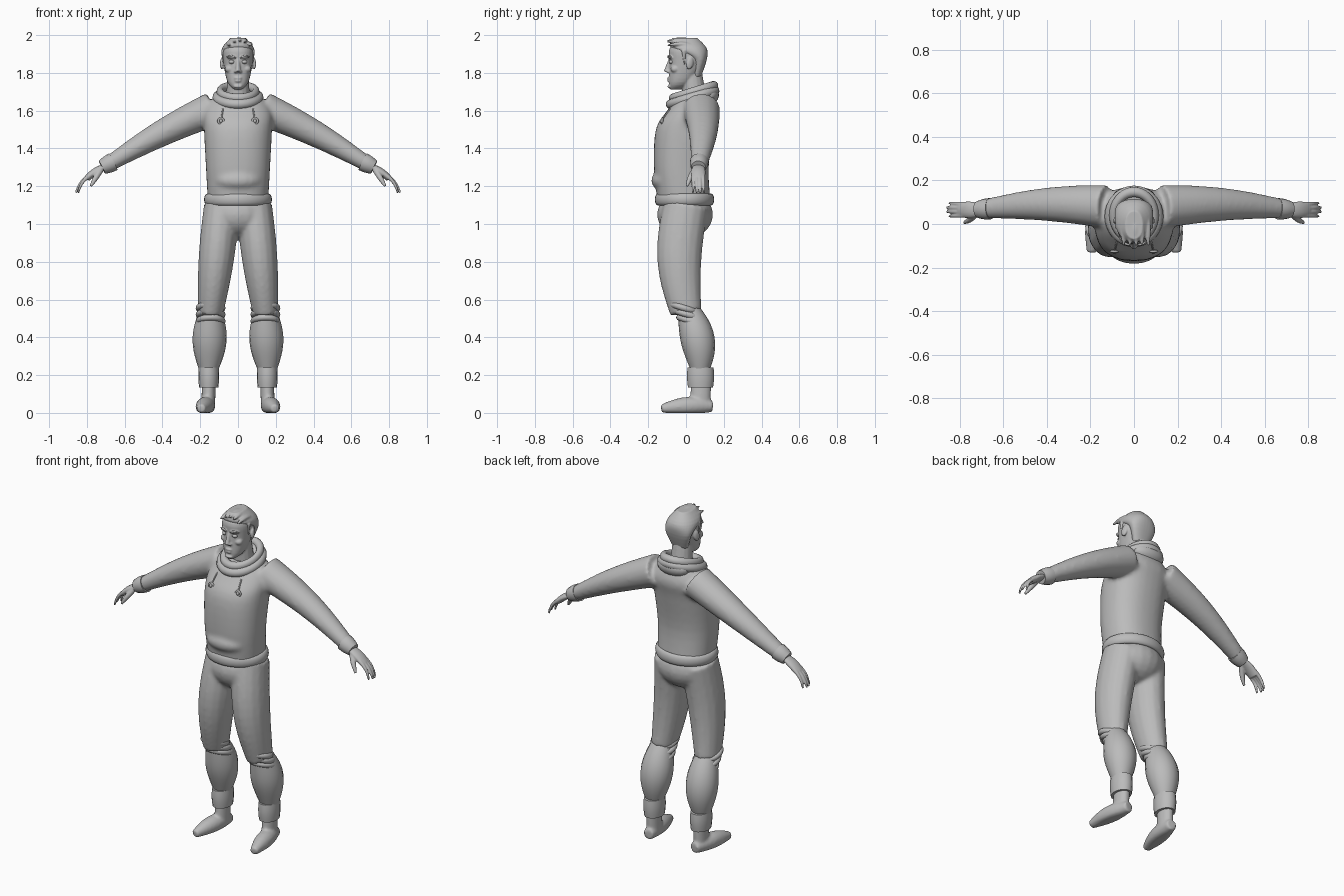
import bpy, bmesh
from math import sin, cos, pi, copysign
from mathutils import Vector, Matrix, Euler

if "Cube" in bpy.data.objects:
    bpy.data.objects.remove(bpy.data.objects["Cube"])

GREY = (.5, .5, .5, 1)
clay = bpy.data.materials.new("clay_grey")
clay.use_nodes = True
clay.diffuse_color = GREY
clay.node_tree.nodes["Principled BSDF"].inputs["Base Color"].default_value = GREY
SIDES = {"left": 1, "right": -1}


def lerp(a, b, t):
    return a + (b - a) * t


def spline(rows, steps=4):
    """Smoothly interpolate rows of numbers (Catmull-Rom)."""
    rows = [Vector(row) for row in rows]
    padded = [rows[0], *rows, rows[-1]]
    smooth = []
    for before, start, end, after in zip(padded, padded[1:], padded[2:], padded[3:]):
        tangent_in, tangent_out = (end - before) / 2, (after - start) / 2
        for step in range(steps):
            t = step / steps
            ease = t * t * (3 - 2 * t)
            smooth.append(lerp(start, end, ease) + tangent_in * t * (1 - t) ** 2
                          - tangent_out * t * t * (1 - t))
    return smooth + [rows[-1]]


def skin(bm, rings):
    """Join rings of points with faces and close both ends."""
    loops = [[bm.verts.new(point) for point in ring] for ring in rings]
    for lower, upper in zip(loops, loops[1:]):
        for i in range(len(lower)):
            bm.faces.new((lower[i - 1], lower[i], upper[i], upper[i - 1]))
    bm.faces.new(loops[0])
    bm.faces.new(loops[-1])


def stack(bm, rows, power=2.3, sides=32):
    """Level rounded sections: height, half width, front, back."""
    def squared(value):
        return copysign(abs(value) ** (2 / power), value)
    angles = [2 * pi * i / sides for i in range(sides)]
    skin(bm, [[(width * squared(cos(a)), lerp(front, back, .5 + squared(sin(a)) / 2), height)
               for a in angles] for height, width, front, back in spline(rows)])


def limb(bm, side, start, end, radii, bulge=0, bow=(0, 0, 0), flat=1, sides=16, steps=12):
    """Tapered tube that swells by bulge and arches by bow; flat scales its second axis."""
    start, end, bow = Vector(start), Vector(end), Vector(bow)
    for vector in (start, end, bow):
        vector.x *= side
    direction = (end - start).normalized()
    across = Vector((1, 0, 0)) if abs(direction.x) < .5 else Vector((0, 1, 0))
    rings = []
    for step in range(steps + 1):
        t = step / steps
        middle = lerp(start, end, t) + bow * sin(pi * t)
        along = (end - start + bow * pi * cos(pi * t)).normalized()
        u = (across - along * across.dot(along)).normalized()
        v = along.cross(u) * flat
        radius = lerp(*radii, t) + bulge * sin(pi * t)
        rings.append([middle + (u * cos(2 * pi * k / sides) + v * sin(2 * pi * k / sides)) * radius
                      for k in range(sides)])
    skin(bm, rings)


def ball(bm, location, size, rotation=(0, 0, 0)):
    matrix = Matrix.LocRotScale(Vector(location), Euler(rotation), Vector(size))
    bmesh.ops.create_uvsphere(bm, u_segments=20, v_segments=12, radius=1, matrix=matrix)


def finish(bm, name, voxel=0, smooth=0):
    """Make the object; a voxel size blends its overlapping shapes into one skin."""
    bmesh.ops.recalc_face_normals(bm, faces=bm.faces)
    mesh = bpy.data.meshes.new(name)
    bm.to_mesh(mesh)
    bm.free()
    mesh.materials.append(clay)
    part = bpy.data.objects.new(name, mesh)
    bpy.context.collection.objects.link(part)
    if voxel:
        blend = part.modifiers.new("blend", "REMESH")
        blend.mode, blend.voxel_size, blend.use_smooth_shade = "VOXEL", voxel, True
        soften = part.modifiers.new("soften", "SMOOTH")
        soften.factor, soften.iterations = .5, smooth
    else:
        bpy.ops.object.select_all(action="DESELECT")
        bpy.context.view_layer.objects.active = part
        part.select_set(True)
        bpy.ops.object.shade_smooth_by_angle(angle=pi / 3)
    return part


def roll(name, location, width, depth, tube, tilt=0, tall=1):
    """Oval fabric roll."""
    bpy.ops.mesh.primitive_torus_add(location=location, rotation=(tilt, 0, 0), major_radius=1,
                                     minor_radius=tube / width, major_segments=36)
    part = bpy.context.object
    part.name, part.scale = name, (width, depth, width * tall)
    part.data.materials.append(clay)
    bpy.ops.object.shade_smooth()


# Sweater: body, arms and front pocket blended together
bm = bmesh.new()
stack(bm, [(1.12, .16, -.15, .13), (1.3, .17, -.17, .12), (1.5, .18, -.16, .15),
           (1.6, .18, -.1, .17), (1.68, .12, -.04, .14)])
ball(bm, (0, -.1, 1.23), (.13, .085, .06))
for side in SIDES.values():
    limb(bm, side, (.13, .08, 1.61), (.68, .07, 1.32), (.1, .045), bulge=.004, bow=(0, .015, .015), flat=.92)
sweater = finish(bm, "sweater", voxel=.011, smooth=8)
roll("sweater_hem", (0, -.008, 1.13), .16, .14, .02, tall=1.6)

# Hood collar: two rolls and a loose cowl behind
roll("collar_outer_roll", (0, .035, 1.67), .108, .118, .027, tilt=.3)
roll("collar_inner_roll", (0, .04, 1.7), .094, .112, .02, tilt=.3, tall=1.2)
bm = bmesh.new()
ball(bm, (0, .12, 1.68), (.1, .055, .05), (.4, 0, 0))
finish(bm, "hood_cowl")

# Trousers: hips and thighs blended
bm = bmesh.new()
ball(bm, (0, -.005, 1.05), (.175, .148, .13))
for side in SIDES.values():
    limb(bm, side, (.085, 0, 1.1), (.145, 0, .53), (.095, .067), bulge=.013, bow=(0, -.035, 0), flat=1.25)
finish(bm, "trousers", voxel=.01, smooth=6)

# Surface lookup for laying the drawstrings on the chest
bpy.context.view_layer.update()
chest = sweater.evaluated_get(bpy.context.evaluated_depsgraph_get())


def on_chest(x, z):
    return chest.ray_cast(Vector((x, -1, z)), Vector((0, 1, 0)))[1]


for name, side in SIDES.items():
    # Drawstring with its toggle
    knot = on_chest(side * .09, 1.545)
    string_top = on_chest(side * .08, 1.61)
    roll(name + "_toggle", knot, .014, .014, .006, tilt=pi / 2)
    bm = bmesh.new()
    limb(bm, 1, string_top, knot, (.004, .004), bow=(0, -.004, 0))
    ball(bm, knot, (.009, .012, .012))
    finish(bm, name + "_drawstring")

    # Knee folds, calf and ankle cuff
    for fold in range(3):
        roll(f"{name}_knee_fold_{fold + 1}", (side * .145, .02 * fold - .01, .555 - .035 * fold),
             .062, .067, .017, tilt=-.3)
    bm = bmesh.new()
    limb(bm, side, (.145, .01, .55), (.156, .075, .22), (.058, .048), bulge=.037, bow=(0, .02, 0))
    finish(bm, name + "_calf")
    bm = bmesh.new()
    limb(bm, side, (.155, .077, .24), (.155, .077, .135), (.053, .051), bulge=.003, flat=1.3)
    finish(bm, name + "_trouser_cuff")

    # Foot with ankle, flattened on the ground
    bm = bmesh.new()
    limb(bm, side, (.152, .14, .035), (.196, -.13, .022), (.03, .022), bulge=.022, bow=(0, 0, .008))
    limb(bm, side, (.157, .075, .04), (.155, .08, .16), (.037, .036), flat=1.5)
    for vert in bm.verts:
        vert.co.z = max(vert.co.z, 0)
    finish(bm, name + "_foot", voxel=.008, smooth=4)

    # Sleeve cuff
    bm = bmesh.new()
    limb(bm, side, (.66, .07, 1.33), (.72, .066, 1.3), (.049, .038), bulge=.003)
    finish(bm, name + "_sleeve_cuff")

    # Hand: palm, fanned fingers and thumb
    bm = bmesh.new()
    limb(bm, side, (.69, .066, 1.31), (.8, .065, 1.24), (.026, .034), bulge=.008, bow=(.006, 0, .006), flat=.5)
    for finger in range(4):
        spread = finger - 1.5
        length = .86 - .006 * spread ** 2
        limb(bm, side, (.78, .065 + .017 * spread, 1.26), (length, .066 + .02 * spread, 1.165),
             (.012, .006), bow=(.01, 0, .008), sides=10)
    limb(bm, side, (.725, .05, 1.29), (.78, .006, 1.2), (.016, .007), bulge=.003, bow=(0, -.006, 0))
    finish(bm, name + "_hand", voxel=.0045, smooth=3)

    # Eye and brow
    bm = bmesh.new()
    ball(bm, (side * .033, -.076, 1.858), (.016, .015, .011))
    finish(bm, name + "_eye")
    bm = bmesh.new()
    limb(bm, side, (.013, -.094, 1.88), (.06, -.078, 1.883), (.003, .002), bulge=.003, bow=(0, -.006, .008))
    finish(bm, name + "_eyebrow")

# Head: skull, neck and face modelled as one skin
bm = bmesh.new()
stack(bm, [(1.712, .02, -.085, -.03), (1.75, .055, -.09, .03), (1.85, .077, -.088, .1),
           (1.93, .077, -.087, .1), (1.98, .03, -.03, .05)])
limb(bm, 1, (0, .05, 1.62), (0, .03, 1.8), (.066, .055))
limb(bm, 1, (0, -.085, 1.87), (0, -.104, 1.805), (.008, .014))
for height, width in ((1.772, .022), (1.758, .019), (1.728, .024)):
    ball(bm, (0, -.088, height), (width, .012, .007))
for side in SIDES.values():
    ball(bm, (side * .013, -.094, 1.807), (.009, .011, .008))
    ball(bm, (side * .045, -.058, 1.82), (.025, .024, .02))
    ball(bm, (side * .033, -.08, 1.882), (.027, .018, .008), (0, 0, side * .3))
    ball(bm, (side * .085, .02, 1.85), (.009, .02, .033), (-.2, 0, side * .3))
finish(bm, "head", voxel=.005, smooth=3)

# Short hair with swept tufts and sideburns
bm = bmesh.new()
stack(bm, [(1.78, .05, .03, .08), (1.87, .082, .03, .11), (1.93, .085, -.08, .11), (1.985, .04, -.07, .06)])
for tuft in range(-2, 3):
    top = 1.975 - .006 * tuft ** 2
    limb(bm, 1, (.028 * tuft, .06, top - .02), (.028 * tuft + .01, -.1, top - .006), (.013, .005),
         bulge=.007, bow=(0, 0, .014), flat=.8)
for side in SIDES.values():
    limb(bm, side, (.078, -.012, 1.92), (.076, -.008, 1.845), (.012, .004))
finish(bm, "hair", voxel=.005, smooth=2)
